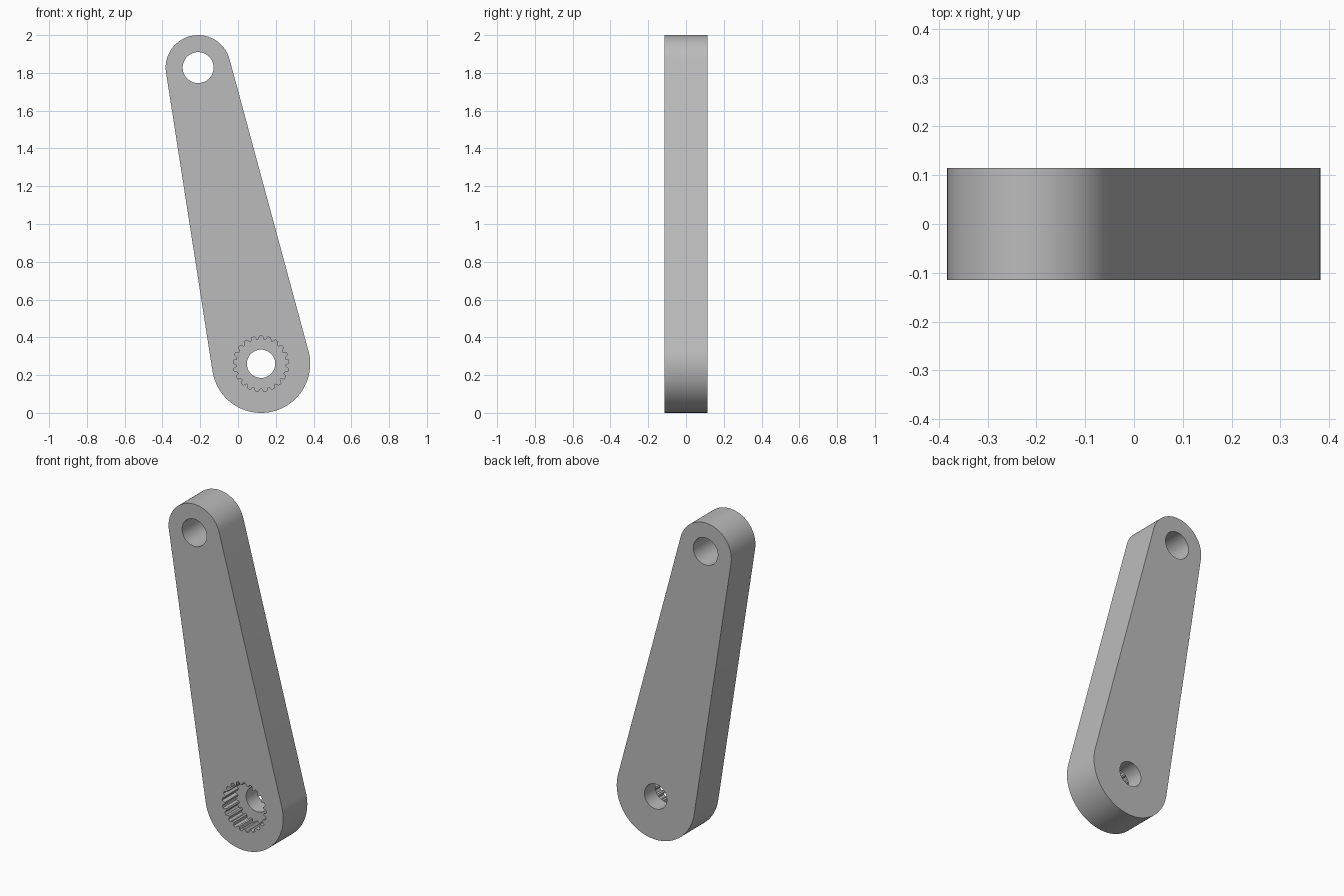
import bpy, bmesh
from math import sin, cos, pi, acos, atan2, radians
from mathutils import Vector

HALF = 0.115                       # half thickness of the arm
TIP, TIP_R, TIP_HOLE = Vector((-0.211, 1.828)), 0.172, 0.082
HUB, HUB_R, HUB_HOLE = Vector((0.122, 0.26)), 0.26, 0.075
SOCKET_IN, SOCKET_OUT, SOCKET_DEPTH, TEETH = 0.13, 0.147, 0.125, 21

cube = bpy.data.objects.get("Cube")
if cube:
    bpy.data.objects.remove(cube, do_unlink=True)

grey = bpy.data.materials.new("plain grey")
grey.use_nodes = True
colour = (0.5, 0.5, 0.5, 1)
grey.diffuse_color = colour
grey.node_tree.nodes["Principled BSDF"].inputs["Base Color"].default_value = colour


def arc(centre, radius, start, end, steps):
    """Points on an arc in the x-z plane."""
    angles = [start + (end - start) * i / steps for i in range(steps + 1)]
    return [centre + radius * Vector((cos(a), sin(a))) for a in angles]


def prism(name, points, front, back):
    """Extrude an x-z profile from y = front to y = back."""
    bm = bmesh.new()
    face = bm.faces.new([bm.verts.new((p.x, front, p.y)) for p in points])
    ext = bmesh.ops.extrude_face_region(bm, geom=[face])
    moved = [v for v in ext["geom"] if isinstance(v, bmesh.types.BMVert)]
    bmesh.ops.translate(bm, verts=moved, vec=(0, back - front, 0))
    bmesh.ops.recalc_face_normals(bm, faces=bm.faces)
    mesh = bpy.data.meshes.new(name)
    bm.to_mesh(mesh)
    bm.free()
    mesh.materials.append(grey)
    obj = bpy.data.objects.new(name, mesh)
    bpy.context.collection.objects.link(obj)
    return obj


# Tapered arm: two round ends joined by tangent sides
axis = TIP - HUB
lean = atan2(axis.y, axis.x)
spread = acos((HUB_R - TIP_R) / axis.length)
outline = arc(TIP, TIP_R, lean - spread, lean + spread, 40)
outline += arc(HUB, HUB_R, lean + spread, lean - spread + 2 * pi, 56)
arm = prism("lever_arm", outline, -HALF, HALF)

# Toothed socket profile: flat-topped teeth around the ring
socket = []
for i in range(TEETH):
    for part, radius in ((0, SOCKET_OUT), (0.35, SOCKET_OUT),
                         (0.55, SOCKET_IN), (0.8, SOCKET_IN)):
        a = pi / 2 + 2 * pi * (i + part - 0.175) / TEETH
        socket.append(HUB + radius * Vector((cos(a), sin(a))))

# Cut the pin hole, the hub hole and the blind toothed socket
cutters = [
    prism("pin_hole_cutter", arc(TIP, TIP_HOLE, 0, 2 * pi, 48)[:-1], -0.2, 0.2),
    prism("hub_hole_cutter", arc(HUB, HUB_HOLE, 0, 2 * pi, 48)[:-1], -0.2, 0.2),
    prism("socket_cutter", socket, -0.2, -HALF + SOCKET_DEPTH),
]
bpy.ops.object.select_all(action="DESELECT")
arm.select_set(True)
bpy.context.view_layer.objects.active = arm
for cutter in cutters:
    cutter.hide_render = True
    mod = arm.modifiers.new(cutter.name, "BOOLEAN")
    mod.operation = "DIFFERENCE"
    mod.solver = "EXACT"
    mod.object = cutter
    bpy.ops.object.modifier_apply(modifier=mod.name)
    bpy.data.objects.remove(cutter, do_unlink=True)

bpy.ops.object.shade_smooth_by_angle(angle=radians(30))
